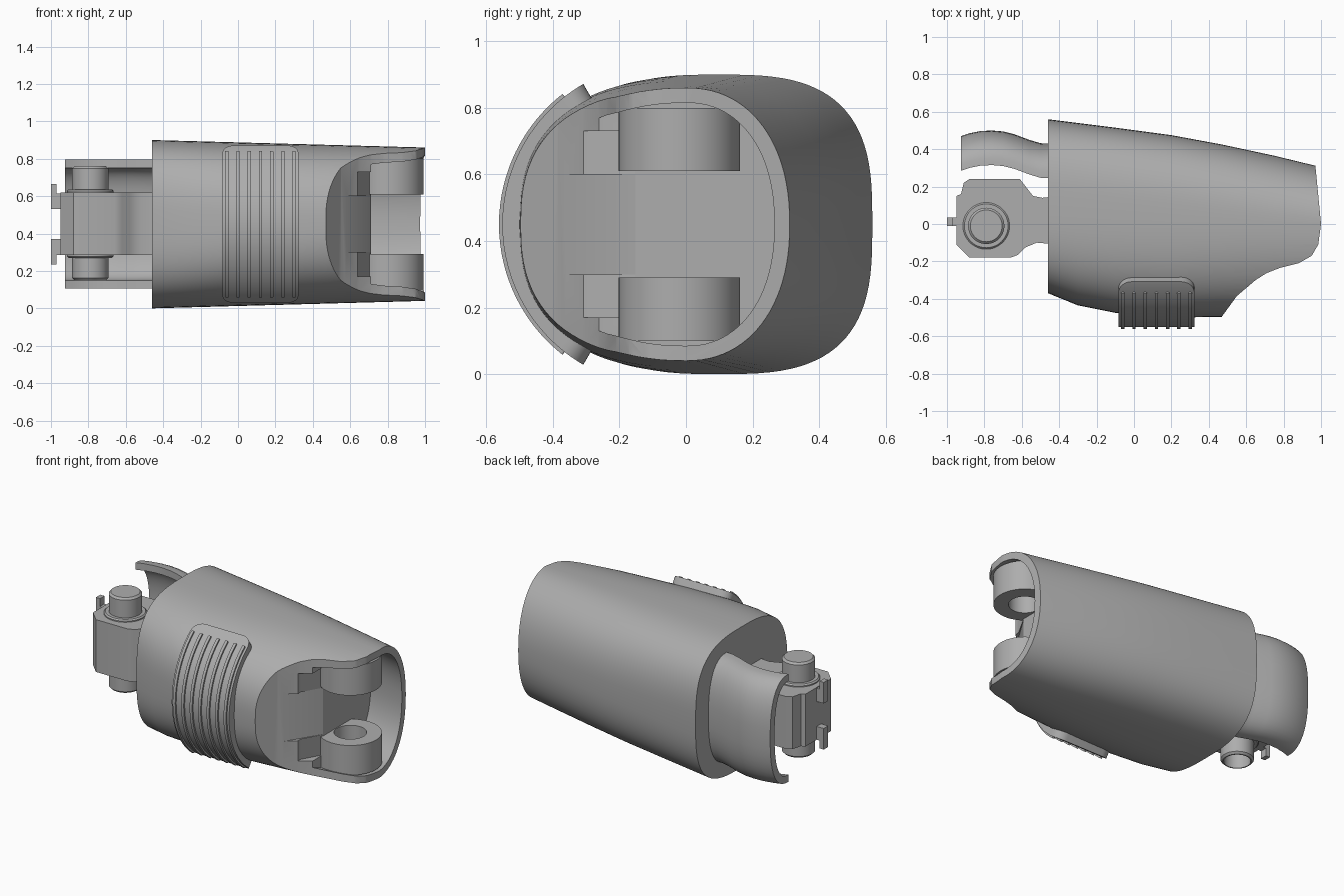
import bpy, bmesh, math

if "Cube" in bpy.data.objects:
    bpy.data.objects.remove(bpy.data.objects["Cube"], do_unlink=True)

GREY = bpy.data.materials.new("plain grey")
GREY.use_nodes = True
GREY.diffuse_color = (0.42, 0.42, 0.42, 1)
GREY.node_tree.nodes["Principled BSDF"].inputs["Base Color"].default_value = (0.42, 0.42, 0.42, 1)
MID = 0.45  # mid height of the whole part


def loft(name, rings):
    """Skin a list of equal closed rings and cap both ends."""
    bm = bmesh.new()
    rows = [[bm.verts.new(p) for p in ring] for ring in rings]
    n = len(rows[0])
    for a, b in zip(rows, rows[1:]):
        for i in range(n):
            j = (i + 1) % n
            bm.faces.new((a[i], a[j], b[j], b[i]))
    bm.faces.new(rows[0][::-1])
    bm.faces.new(rows[-1])
    bmesh.ops.recalc_face_normals(bm, faces=bm.faces)
    mesh = bpy.data.meshes.new(name)
    bm.to_mesh(mesh)
    bm.free()
    mesh.materials.append(GREY)
    ob = bpy.data.objects.new(name, mesh)
    bpy.context.collection.objects.link(ob)
    return ob


def prism(name, outline, z0, z1):
    return loft(name, [[(x, y, z) for x, y in outline] for z in (z0, z1)])


def disc(name, x, y, r, z0, z1, chamfer=0.0):
    steps = [(r - chamfer, z0), (r, z0 + chamfer), (r, z1 - chamfer), (r - chamfer, z1)]
    if not chamfer:
        steps = [(r, z0), (r, z1)]
    turns = [math.tau * i / 48 for i in range(48)]
    return loft(name, [[(x + q * math.cos(a), y + q * math.sin(a), z) for a in turns] for q, z in steps])


def cut(ob, *cutters):
    """Subtract cutters, bake the result and drop the cutters."""
    for c in cutters:
        c.hide_render = True
        mod = ob.modifiers.new("cut", "BOOLEAN")
        mod.operation = "DIFFERENCE"
        mod.solver = "EXACT"
        mod.object = c
    graph = bpy.context.evaluated_depsgraph_get()
    baked = bpy.data.meshes.new_from_object(ob.evaluated_get(graph))
    ob.modifiers.clear()
    ob.data = baked
    for c in cutters:
        bpy.data.objects.remove(c, do_unlink=True)


def spow(v, e):
    return math.copysign(abs(v) ** e, v)


# Shell stations: x, front y, back y
STATIONS = [(-0.46, -0.37, 0.56), (-0.3, -0.435, 0.54), (-0.1, -0.475, 0.515), (0.2, -0.5, 0.475),
            (0.47, -0.497, 0.425), (0.75, -0.49, 0.365), (1.1, -0.48, 0.28)]


def section(x, inset=0.0):
    """Rounded cross-section of the shell at x."""
    for a, b in zip(STATIONS, STATIONS[1:]):
        if x <= b[0]:
            break
    t = (x - a[0]) / (b[0] - a[0])
    front, back = (a[k] + t * (b[k] - a[k]) for k in (1, 2))
    s = (x + 0.46) / 1.46
    yc, high, e = 0.1 - 0.1 * s, 0.45 - 0.04 * s, 2 / (3 - 0.8 * s)
    ring = []
    for i in range(96):
        c, d = math.cos(math.tau * i / 96), math.sin(math.tau * i / 96)
        wide = (back - yc if c > 0 else yc - front) - inset
        ring.append((x, yc + wide * spow(c, e), MID + (high - inset) * spow(d, e)))
    return ring


# Shell with scooped end, hollow and stepped slots
shell = loft("shell", [section(s[0]) for s in STATIONS])
scoop = prism("scoop_cutter", [(0.46, -0.7), (0.47, -0.495), (0.55, -0.385), (0.65, -0.3), (0.71, -0.262),
                               (0.78, -0.235), (0.88, -0.21), (0.95, -0.17), (0.985, -0.11), (1, 0),
                               (0.97, 0.31), (0.96, 0.6), (1.3, 0.6), (1.3, -0.7)], -0.3, 1.2)
hollow = loft("hollow_cutter", [section(x, 0.045) for x in (0.71, 0.75, 1.1)])
slots = [prism("slot_cutter", [(x, -0.7), (x, y), (0.73, -0.12), (0.85, -0.12), (0.85, -0.7)], MID - h, MID + h)
         for x, y, h in ((0.58, -0.36, 0.15), (0.64, -0.28, 0.28))]
cut(shell, scoop)
cut(shell, hollow)
for slot in slots:
    cut(shell, slot)

# Pair of hinge lugs inside the hollow
for side, z0, z1 in (("upper", 0.61, 0.8), ("lower", 0.1, 0.29)):
    lug = disc(side + "_hinge_lug", 0.81, -0.02, 0.183, z0, z1)
    cut(lug, disc("bore_cutter", 0.81, -0.02, 0.095, z0 - 0.1, z1 + 0.1))

# Tongue with pin, collar and hooks at the other end
prism("tongue", [(-0.95, -0.11), (-0.88, -0.18), (-0.66, -0.18), (-0.62, -0.165), (-0.58, -0.125),
                 (-0.52, -0.1), (-0.4, -0.11), (-0.4, 0.15), (-0.49, 0.14), (-0.54, 0.15), (-0.61, 0.24),
                 (-0.88, 0.24), (-0.91, 0.22), (-0.925, 0.16), (-0.95, 0.15)], 0.285, 0.62)
disc("pin_collar", -0.79, -0.01, 0.125, 0.27, 0.635, 0.008)
pin = disc("pin", -0.79, -0.01, 0.097, 0.15, 0.76, 0.012)
cut(pin, disc("pin_bore_cutter", -0.79, -0.01, 0.078, 0.1, 0.25))
for side, sign in (("upper", 1), ("lower", -1)):
    for part, x0, x1, reach in (("hook_stem", -0.98, -0.94, 0.165), ("hook_tip", -1, -0.97, 0.215)):
        prism(side + "_" + part, [(x0, -0.01), (x1, -0.01), (x1, 0.035), (x0, 0.035)],
              MID + sign * 0.08, MID + sign * reach)

# Curved guard behind the tongue
rings = []
for x, y in ((-0.925, 0.47), (-0.88, 0.485), (-0.82, 0.497), (-0.76, 0.5), (-0.7, 0.495),
             (-0.64, 0.48), (-0.56, 0.45), (-0.5, 0.432), (-0.4, 0.428)):
    turns = [math.pi * i / 24 for i in range(25)]
    outer = [(x, y - 0.185 * (1 - spow(math.sin(a), 0.8)), MID + 0.345 * spow(math.cos(a), 0.8)) for a in turns]
    inner = [(x, y - 0.185 + 0.14 * spow(math.sin(a), 0.8), MID + 0.3 * spow(math.cos(a), 0.8)) for a in turns]
    rings.append(outer + inner[::-1])
loft("curved_guard", rings)


def band(name, x, half, r0, r1, sweep, corner):
    """Arc-shaped strip over the front with rounded corners."""
    rings = []
    for i in range(49):
        u = math.sin(math.pi * (i / 48 - 0.5))
        a = u * sweep
        over = max(0, corner - (sweep - abs(a)) * r1)
        w = half - corner + math.sqrt(max(0, corner ** 2 - over ** 2))
        rings.append([(x + s * w, -0.065 - r * math.cos(a), MID + r * math.sin(a))
                      for s, r in ((-1, r0), (-1, r1), (1, r1), (1, r0))])
    return loft(name, rings)


# Ribbed grip pad
band("grip_pad", 0.12, 0.203, 0.435, 0.487, math.radians(60), 0.07)
for i in range(7):
    band("grip_rib", -0.06 + 0.06 * i, 0.009, 0.47, 0.497, math.radians(52), 0.004)

# Smooth shading with crisp edges
for ob in bpy.context.collection.objects:
    if ob.type == "MESH" and GREY.name in ob.data.materials:
        bpy.ops.object.select_all(action="DESELECT")
        ob.select_set(True)
        bpy.context.view_layer.objects.active = ob
        bpy.ops.object.shade_smooth_by_angle(angle=math.radians(30))
